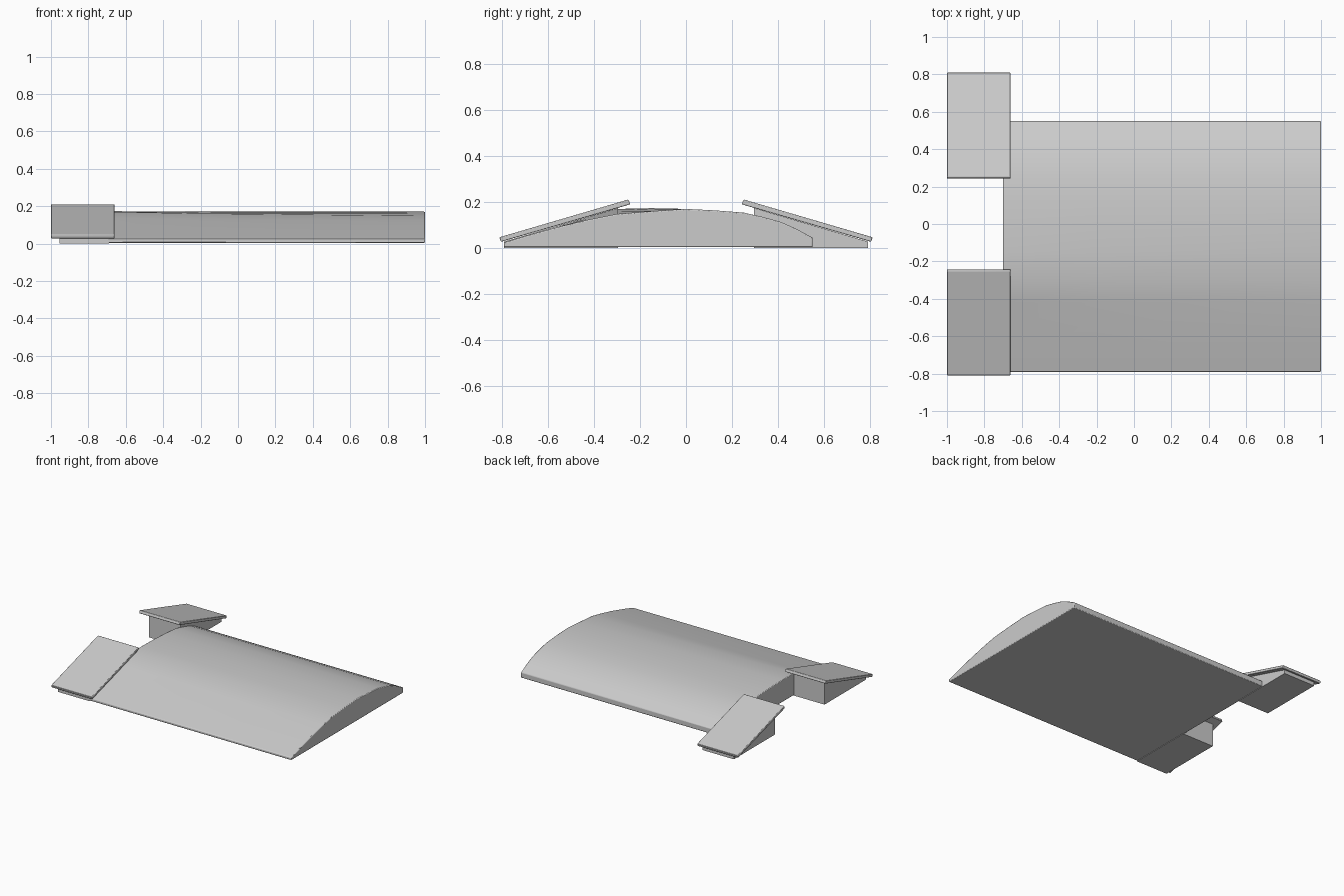
import bpy, bmesh

if "Cube" in bpy.data.objects:
    bpy.data.objects.remove(bpy.data.objects["Cube"])


def loft(name, sections, bevel=0.0):
    """Solid skinned through matching (x, [(y, z), ...]) cross-sections."""
    bm = bmesh.new()
    rings = [[bm.verts.new((x, y, z)) for y, z in pts] for x, pts in sections]
    n = len(rings[0])
    for a, b in zip(rings, rings[1:]):
        for i in range(n):
            j = (i + 1) % n
            bm.faces.new((a[i], a[j], b[j], b[i]))
    bm.faces.new(rings[0])
    bm.faces.new(rings[-1])
    bmesh.ops.recalc_face_normals(bm, faces=bm.faces)
    mesh = bpy.data.meshes.new(name)
    bm.to_mesh(mesh)
    bm.free()
    ob = bpy.data.objects.new(name, mesh)
    bpy.context.collection.objects.link(ob)
    if bevel:
        mod = ob.modifiers.new("soft_edges", 'BEVEL')
        mod.width = bevel
        mod.segments = 2
        mod.limit_method = 'ANGLE'
        mod.angle_limit = 0.9
    bpy.ops.object.select_all(action='DESELECT')
    ob.select_set(True)
    bpy.context.view_layer.objects.active = ob
    bpy.ops.object.shade_smooth_by_angle(angle=0.6)
    return ob


# Curved main body: the crown is slightly fuller at the panel end
def body_profile(full):
    return [(-0.79, 0.004), (-0.79, 0.024), (-0.67, 0.06), (-0.55, 0.093),
            (-0.42, 0.124 + full * 0.5), (-0.30, 0.148 + full),
            (-0.15, 0.16 + full * 0.6), (0.0, 0.17), (0.12, 0.164),
            (0.25, 0.154), (0.33, 0.136), (0.41, 0.114), (0.48, 0.083),
            (0.55, 0.045), (0.55, 0.004)]


loft("curved_body", [(-0.70, body_profile(0.022)), (-0.2, body_profile(0.012)),
                     (1.0, body_profile(0.0))], 0.005)

# Two wedge blocks, each carrying a tilted panel
for side, s in (("front", -1), ("rear", 1)):
    wedge = [(s * 0.295, 0.0), (s * 0.295, 0.174), (s * 0.79, 0.028), (s * 0.79, 0.0)]
    loft(side + "_wedge_block", [(-0.955, wedge), (-0.69, wedge)])
    panel = [(s * 0.242, 0.19), (s * 0.25, 0.211), (s * 0.81, 0.047), (s * 0.804, 0.027)]
    loft(side + "_tilted_panel", [(-1.0, panel), (-0.66, panel)], 0.004)
